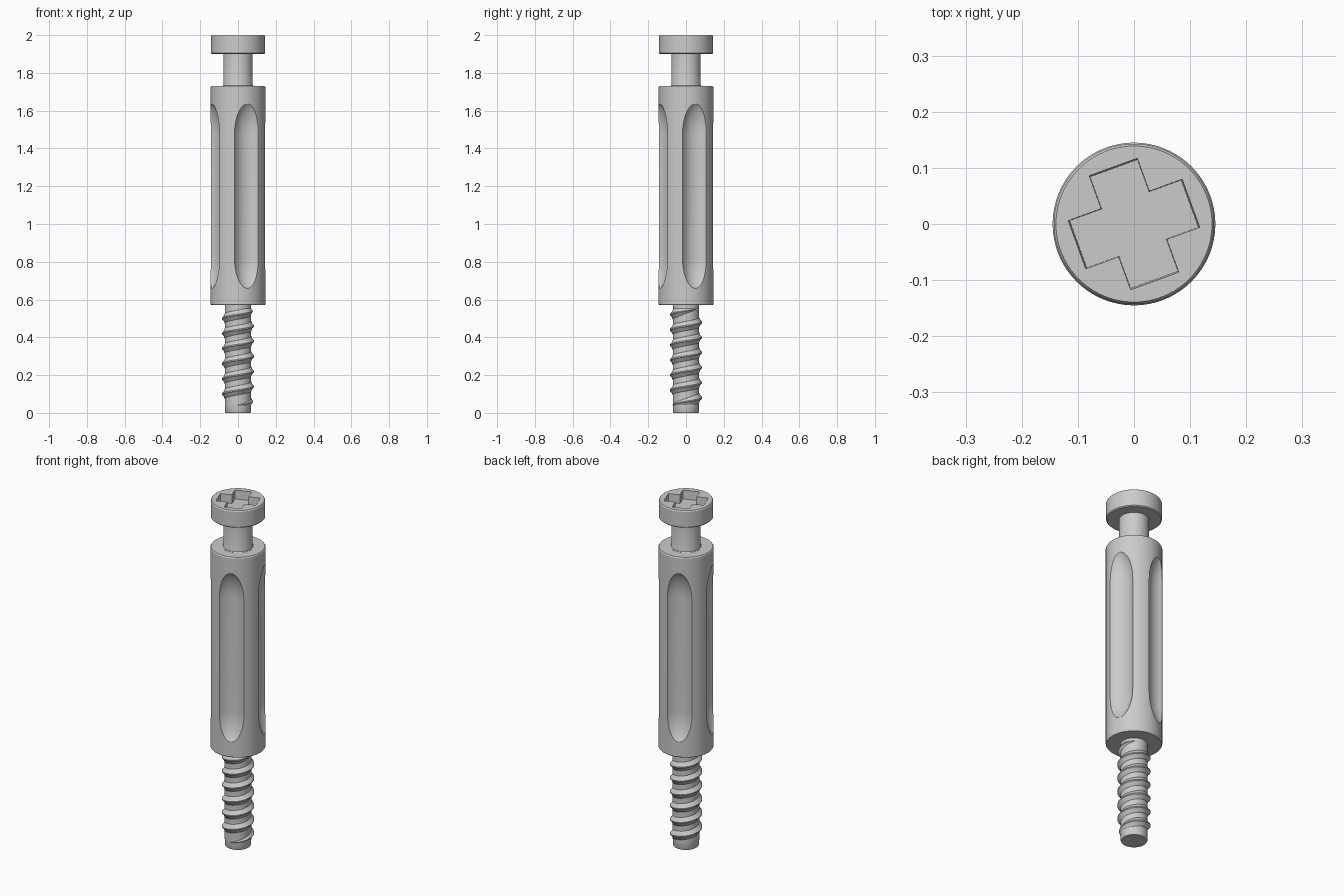
import bpy, bmesh
from math import pi, cos, sin, sqrt, radians

if "Cube" in bpy.data.objects:
    bpy.data.objects.remove(bpy.data.objects["Cube"])

TURN = radians(20)  # flutes and cross recess share this rotation


def make_object(name, bm):
    bmesh.ops.recalc_face_normals(bm, faces=bm.faces[:])
    me = bpy.data.meshes.new(name)
    bm.to_mesh(me)
    bm.free()
    ob = bpy.data.objects.new(name, me)
    bpy.context.collection.objects.link(ob)
    return ob


def lathe(name, profile, segs=96, cx=0, cy=0):
    """Closed solid turned from (radius, z) points listed bottom to top."""
    bm = bmesh.new()
    rings = [[bm.verts.new((cx + r * cos(2 * pi * i / segs), cy + r * sin(2 * pi * i / segs), z))
              for i in range(segs)] for r, z in profile]
    for a, b in zip(rings, rings[1:]):
        for i in range(segs):
            j = (i + 1) % segs
            bm.faces.new((a[i], a[j], b[j], b[i]))
    bm.faces.new(rings[0][::-1])
    bm.faces.new(rings[-1])
    return make_object(name, bm)


def cut(ob, cutter):
    mod = ob.modifiers.new("cut", 'BOOLEAN')
    mod.operation, mod.solver, mod.object = 'DIFFERENCE', 'EXACT', cutter
    bpy.context.view_layer.objects.active = ob
    bpy.ops.object.modifier_apply(modifier=mod.name)
    bpy.data.objects.remove(cutter, do_unlink=True)


def smooth(ob, angle=30):
    bpy.ops.object.select_all(action='DESELECT')
    ob.select_set(True)
    bpy.context.view_layer.objects.active = ob
    bpy.ops.object.shade_smooth_by_angle(angle=radians(angle))


# Fluted sleeve
sleeve = lathe("sleeve", [(0.141, 0.57), (0.145, 0.576), (0.145, 1.724), (0.141, 1.73)])
END = 0.194
tip = [(0.097 * sqrt(max(0, 1 - t * t)) + 0.001, END * t)
       for t in [sin(pi / 2 * k / 14) for k in range(15)]]
flute = [(r, 0.82 - z) for r, z in reversed(tip)] + [(r, 1.475 + z) for r, z in tip]
for k in range(4):
    a = TURN + k * pi / 2
    cut(sleeve, lathe("flute_cutter", flute, 64, 0.2 * cos(a), 0.2 * sin(a)))
smooth(sleeve)

# Neck with small fillets
smooth(lathe("neck", [(0.084, 1.725), (0.084, 1.731), (0.079, 1.734), (0.077, 1.74),
                      (0.077, 1.905)]))

# Head with cross recess
head = lathe("head", [(0.138, 1.90), (0.143, 1.905), (0.143, 1.994), (0.139, 2.0)])
bm = bmesh.new()
W, L = 0.046, 0.109
outline = []
for k in range(4):
    a = TURN + k * pi / 2
    for u, v in ((L, -W), (L, W), (W, W)):
        outline.append((u * cos(a) - v * sin(a), u * sin(a) + v * cos(a)))
low = [bm.verts.new((x * 0.97, y * 0.97, 1.95)) for x, y in outline]
high = [bm.verts.new((x, y, 2.02)) for x, y in outline]
bm.faces.new(low[::-1])
bm.faces.new(high)
for i in range(12):
    j = (i + 1) % 12
    bm.faces.new((low[i], low[j], high[j], high[i]))
cut(head, make_object("cross_cutter", bm))
smooth(head)

# Screw core
smooth(lathe("screw_core", [(0.066, 0), (0.069, 0.006), (0.07, 0.05), (0.07, 0.575)], 64))

# Right-hand helical thread, fading at its lower end
PITCH, STEPS, TURNS = 0.08, 48, 6.4
section = [(-0.012, -0.034), (0.001, -0.024), (0.006, -0.012), (0.015, -0.003),
           (0.015, 0.003), (0.006, 0.012), (0.001, 0.024), (-0.012, 0.034)]
bm = bmesh.new()
rows = []
n = int(STEPS * TURNS)
for i in range(n + 1):
    t = i / STEPS
    a = 2 * pi * t - pi / 2
    f = min(1, t / 0.4 + 0.05, (TURNS - t) / 0.3 + 0.05)
    rows.append([bm.verts.new(((0.07 + d * f) * cos(a), (0.07 + d * f) * sin(a),
                               0.04 + PITCH * t + h * f)) for d, h in section])
m = len(section)
for a, b in zip(rows, rows[1:]):
    for i in range(m):
        j = (i + 1) % m
        bm.faces.new((a[i], a[j], b[j], b[i]))
bm.faces.new(rows[0][::-1])
bm.faces.new(rows[-1])
smooth(make_object("screw_thread", bm), 40)
